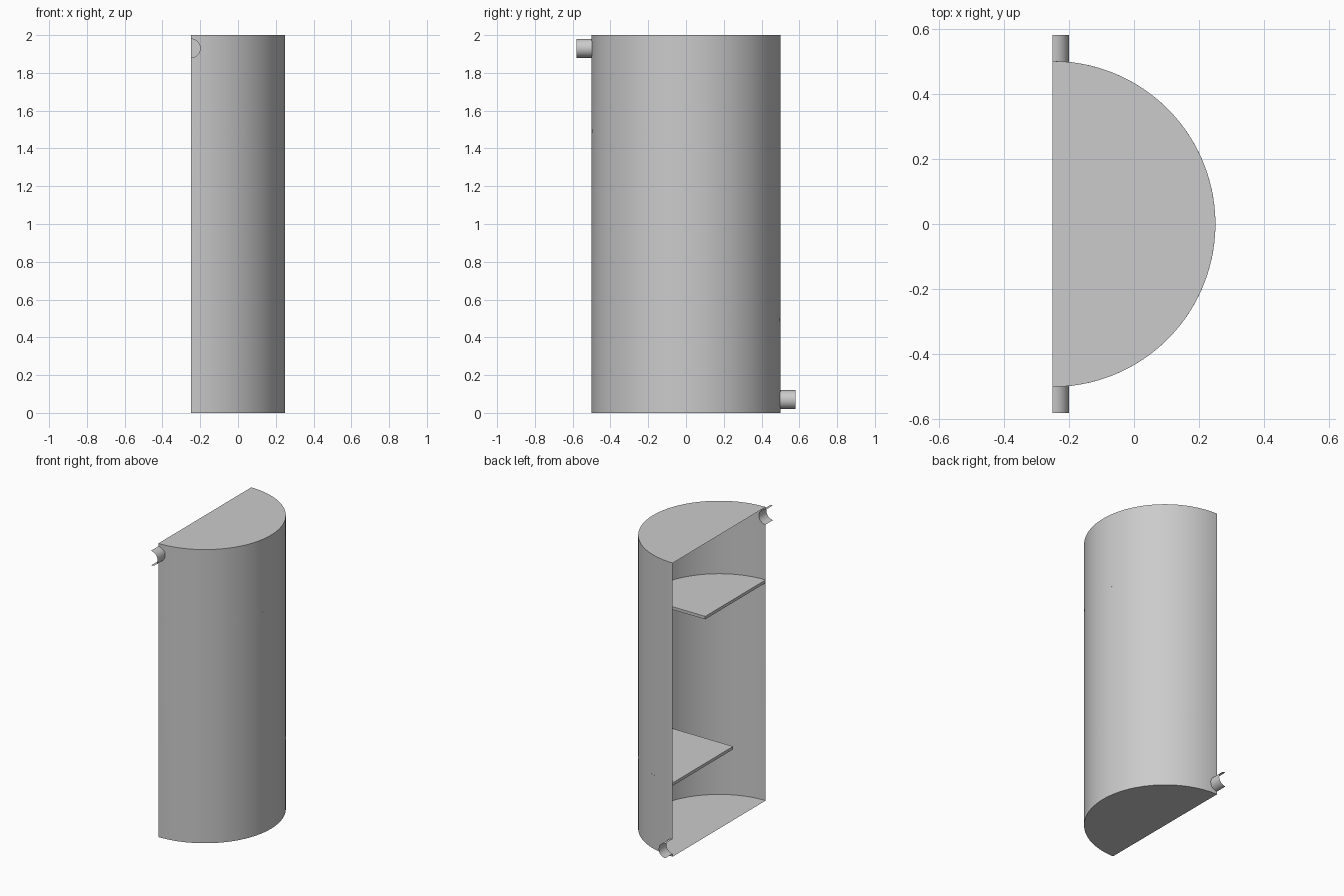
import bpy, bmesh, math
from mathutils import Matrix

if "Cube" in bpy.data.objects:
    bpy.data.objects.remove(bpy.data.objects["Cube"], do_unlink=True)

R, H, CUT_X = 0.5, 2.0, -0.25       # tank radius, height, section plane
PIPE_R, PIPE_LEN = 0.05, 0.08
PORTS = (("inlet", -1, 1.93), ("outlet", 1, 0.07))
SHELVES = (("upper", -1, 1.493), ("lower", 1, 0.493))

grey = bpy.data.materials.new("plain grey")
grey.use_nodes = True
grey.diffuse_color = (0.6, 0.6, 0.6, 1)
grey.node_tree.nodes["Principled BSDF"].inputs["Base Color"].default_value = (0.6, 0.6, 0.6, 1)


def make(name, bm):
    mesh = bpy.data.meshes.new(name)
    bm.to_mesh(mesh)
    bm.free()
    mesh.materials.append(grey)
    obj = bpy.data.objects.new(name, mesh)
    bpy.context.collection.objects.link(obj)
    return obj


def smooth(obj):
    bpy.ops.object.select_all(action='DESELECT')
    obj.select_set(True)
    bpy.context.view_layer.objects.active = obj
    bpy.ops.object.shade_smooth_by_angle(angle=math.radians(30))


def prism(outline, z0, z1):
    """Solid made by lifting a flat outline from z0 to z1."""
    bm = bmesh.new()
    face = bm.faces.new([bm.verts.new((x, y, z0)) for x, y in outline])
    up = bmesh.ops.extrude_face_region(bm, geom=[face])["geom"]
    bmesh.ops.translate(bm, vec=(0, 0, z1 - z0),
                        verts=[v for v in up if isinstance(v, bmesh.types.BMVert)])
    bmesh.ops.recalc_face_normals(bm, faces=bm.faces)
    return bm


def arc(a0, a1, steps=64):
    return [(CUT_X + R * math.cos(a0 + (a1 - a0) * i / steps),
             R * math.sin(a0 + (a1 - a0) * i / steps)) for i in range(steps + 1)]


# Half tank, first solid, with the port holes cut into it
tank = make("tank_shell", prism(arc(-math.pi / 2, math.pi / 2), 0, H))
for name, side, z in PORTS:
    bm = bmesh.new()
    bmesh.ops.create_cone(bm, cap_ends=True, segments=32, radius1=PIPE_R, radius2=PIPE_R, depth=0.2,
                          matrix=Matrix.Translation((CUT_X, side * R, z)) @ Matrix.Rotation(math.pi / 2, 4, 'X'))
    cutter = make(name + "_cutter", bm)
    cutter.hide_render = True
    cutter.hide_viewport = True
    mod = tank.modifiers.new(name + "_hole", 'BOOLEAN')
    mod.operation, mod.solver, mod.object = 'DIFFERENCE', 'EXACT', cutter

# Keep only the thin curved wall, the lid and the floor
graph = bpy.context.evaluated_depsgraph_get()
bm = bmesh.new()
bm.from_mesh(tank.evaluated_get(graph).to_mesh())
tank.modifiers.clear()


def is_skin(face):
    wall = all(abs(math.hypot(v.co.x - CUT_X, v.co.y) - R) < 0.003 for v in face.verts)
    return abs(face.normal.z) > 0.99 and face.calc_center_median().z in (0, H) or (
        wall and face.normal.x > -0.9)


for f in bm.faces:
    f.normal_update()
bmesh.ops.delete(bm, geom=[f for f in bm.faces if not is_skin(f)], context='FACES')
bm.to_mesh(tank.data)
bm.free()
smooth(tank)
for obj in [o for o in bpy.data.objects if o.name.endswith("_cutter")]:
    bpy.data.objects.remove(obj, do_unlink=True)

# Half pipes, open along the section plane
for name, side, z in PORTS:
    bm = bmesh.new()
    rows = []
    for y in (side * (R - 0.002), side * (R + PIPE_LEN)):
        rows.append([bm.verts.new((CUT_X + PIPE_R * math.cos(a), y, z + PIPE_R * math.sin(a)))
                     for a in (math.pi * (i / 16 - 0.5) for i in range(17))])
    for i in range(16):
        quad = [rows[0][i], rows[0][i + 1], rows[1][i + 1], rows[1][i]]
        bm.faces.new(quad if side > 0 else quad[::-1])
    smooth(make(name + "_pipe", bm))

# Baffle shelves, each reaching from one side wall past the middle
for name, side, z in SHELVES:
    reach = math.asin(0.15 / R)
    outline = [(x, -side * y) for x, y in arc(-math.pi / 2, reach)] + [(CUT_X, -side * 0.15)]
    make(name + "_baffle", prism(outline, z - 0.01, z + 0.01))
